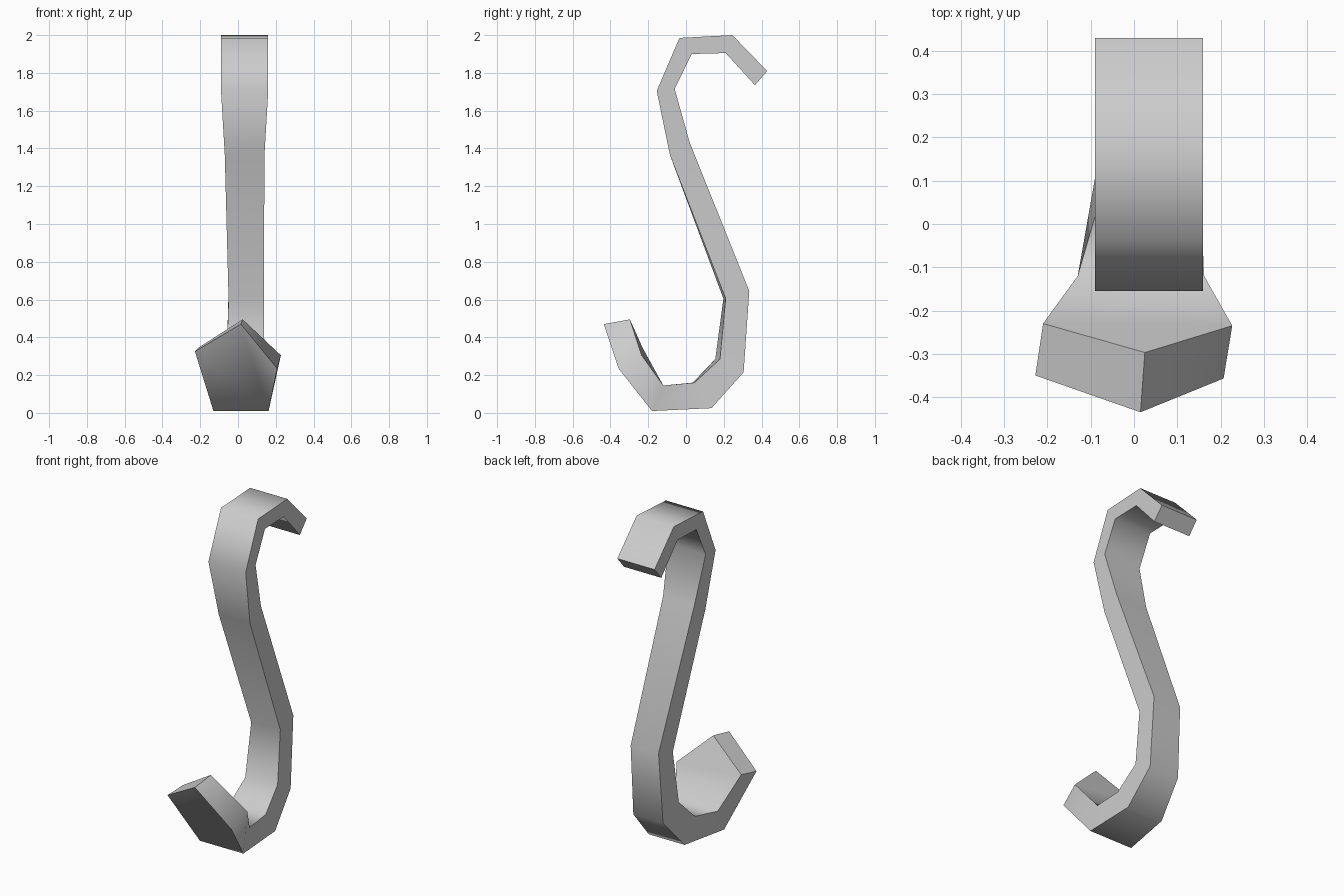
import bpy
import bmesh
import math

# Remove the default object
default_cube = bpy.data.objects.get("Cube")
if default_cube:
    bpy.data.objects.remove(default_cube, do_unlink=True)


def make_material(name, colour):
    material = bpy.data.materials.new(name)
    material.use_nodes = True
    material.diffuse_color = colour
    material.node_tree.nodes["Principled BSDF"].inputs["Base Color"].default_value = colour
    return material


# Stations along the bent strip, from the top tip down to the foot:
# convex-side (y, z), concave-side (y, z), left and right x, inward twist of the low-x edge
stations = [
    ((0.43, 1.81), (0.365, 1.735), (-0.09, 0.16), 0),
    ((0.245, 2.0), (0.21, 1.905), (-0.09, 0.16), 0),
    ((-0.035, 1.985), (0.03, 1.90), (-0.09, 0.16), 0),
    ((-0.155, 1.705), (-0.06, 1.715), (-0.09, 0.16), 0),
    ((-0.085, 1.365), (0.02, 1.43), (-0.07, 0.14), 0),
    ((0.21, 0.605), (0.335, 0.645), (-0.05, 0.137), -0.012),
    ((0.18, 0.285), (0.305, 0.215), (-0.06, 0.14), -0.025),
    ((0.045, 0.16), (0.135, 0.025), (-0.085, 0.155), -0.01),
    ((-0.12, 0.145), (-0.18, 0.01), (-0.13, 0.162), 0),
]

bm = bmesh.new()


def add_ring(front, back, span, twist):
    """Four corners of one cross-section: front low-x, front high-x, back high-x, back low-x."""
    (low, high) = span
    corners = [
        (low, front[0] + twist, front[1]),
        (high, *front),
        (high, *back),
        (low, *back),
    ]
    return [bm.verts.new(corner) for corner in corners]


# Strip body
rings = [add_ring(*station) for station in stations]
for ring, following in zip(rings, rings[1:]):
    for i in range(len(ring)):
        j = (i + 1) % len(ring)
        bm.faces.new((ring[i], ring[j], following[j], following[i]))
bm.faces.new(rings[0])

# Pointed five-sided end plate: low-x corner, apex, high-x corner on each side
inner = [bm.verts.new(p) for p in ((-0.21, -0.23, 0.345), (0.025, -0.297, 0.495), (0.227, -0.235, 0.305))]
outer = [bm.verts.new(p) for p in ((-0.228, -0.35, 0.325), (0.015, -0.435, 0.47), (0.207, -0.357, 0.235))]
in_low, in_high, out_high, out_low = rings[-1]
inner_loop = [in_low, *inner, in_high]
outer_loop = [out_low, *outer, out_high]
bm.faces.new(inner_loop)
bm.faces.new(outer_loop)
for i in range(len(inner_loop) - 1):
    bm.faces.new((inner_loop[i], inner_loop[i + 1], outer_loop[i + 1], outer_loop[i]))

bmesh.ops.recalc_face_normals(bm, faces=bm.faces[:])
mesh = bpy.data.meshes.new("bent_hook")
bm.to_mesh(mesh)
bm.free()
mesh.materials.append(make_material("plain grey", (0.6, 0.6, 0.6, 1)))

hook = bpy.data.objects.new("bent_hook", mesh)
bpy.context.collection.objects.link(hook)

# Soft bends along the strip, crisp side edges
bpy.ops.object.select_all(action="DESELECT")
hook.select_set(True)
bpy.context.view_layer.objects.active = hook
bpy.ops.object.shade_smooth_by_angle(angle=math.radians(70))
